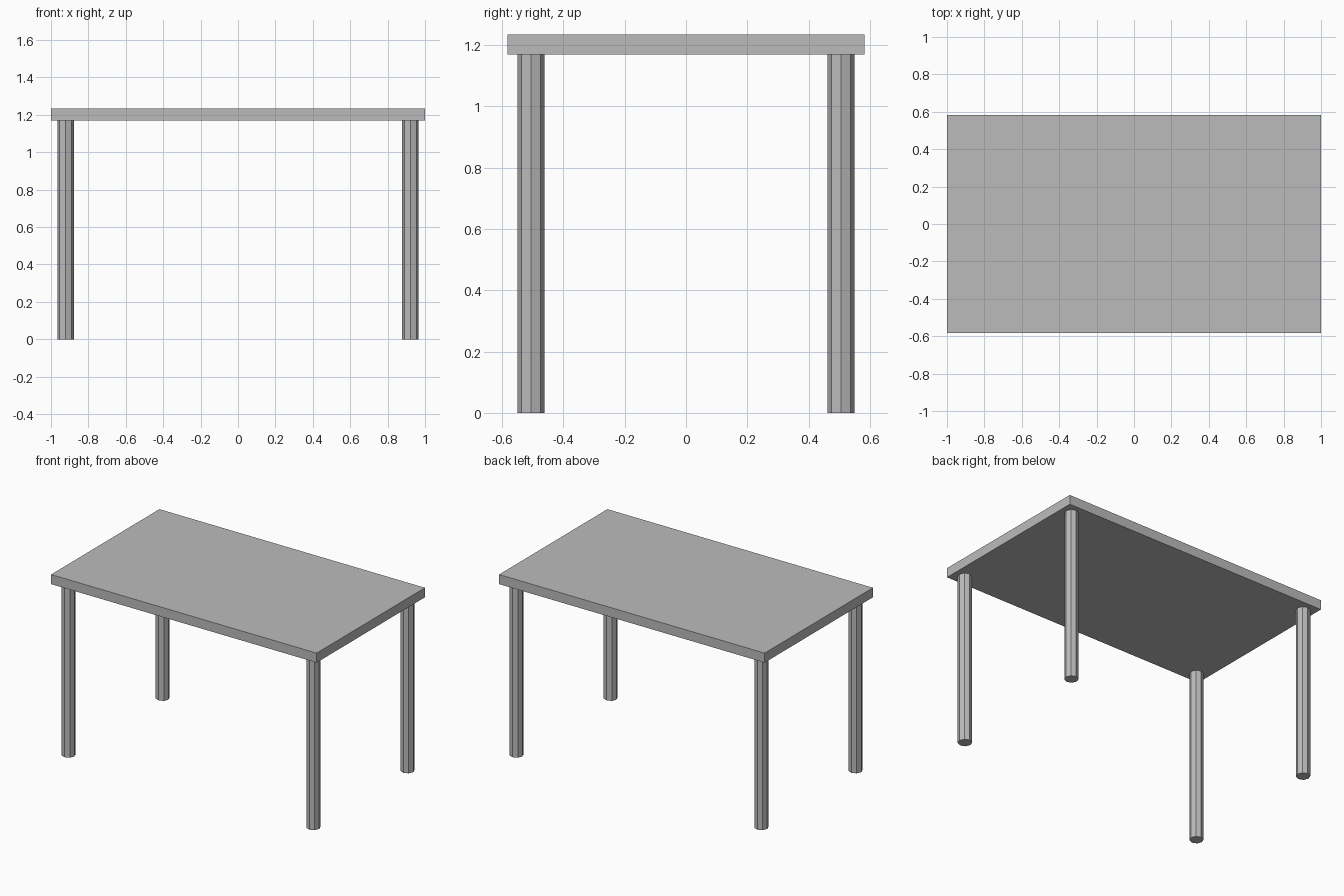
import bpy

# Remove the default cube
cube = bpy.data.objects.get("Cube")
if cube:
    bpy.data.objects.remove(cube, do_unlink=True)

LEG_HEIGHT = 1.17
TOP_THICKNESS = 0.065

# Single plain grey for the whole table
grey = bpy.data.materials.new("plain grey")
grey.use_nodes = True
colour = (0.5, 0.5, 0.5, 1)
grey.diffuse_color = colour
grey.node_tree.nodes["Principled BSDF"].inputs["Base Color"].default_value = colour


def finish(name):
    obj = bpy.context.object
    obj.name = name
    obj.data.name = name
    obj.data.materials.append(grey)
    return obj


# Rectangular slab
bpy.ops.mesh.primitive_cube_add(size=1, location=(0, 0, LEG_HEIGHT + TOP_THICKNESS / 2))
top = finish("table_top")
top.scale = (2, 1.165, TOP_THICKNESS)
bpy.ops.object.transform_apply(location=False, rotation=False, scale=True)

# Four eight-sided legs
for y_side, y_name in ((-1, "front"), (1, "back")):
    for x_side, x_name in ((-1, "right"), (1, "left")):
        bpy.ops.mesh.primitive_cylinder_add(
            vertices=8, radius=0.044, depth=LEG_HEIGHT,
            location=(x_side * 0.922, y_side * 0.506, LEG_HEIGHT / 2))
        finish(f"{y_name}_{x_name}_leg")
